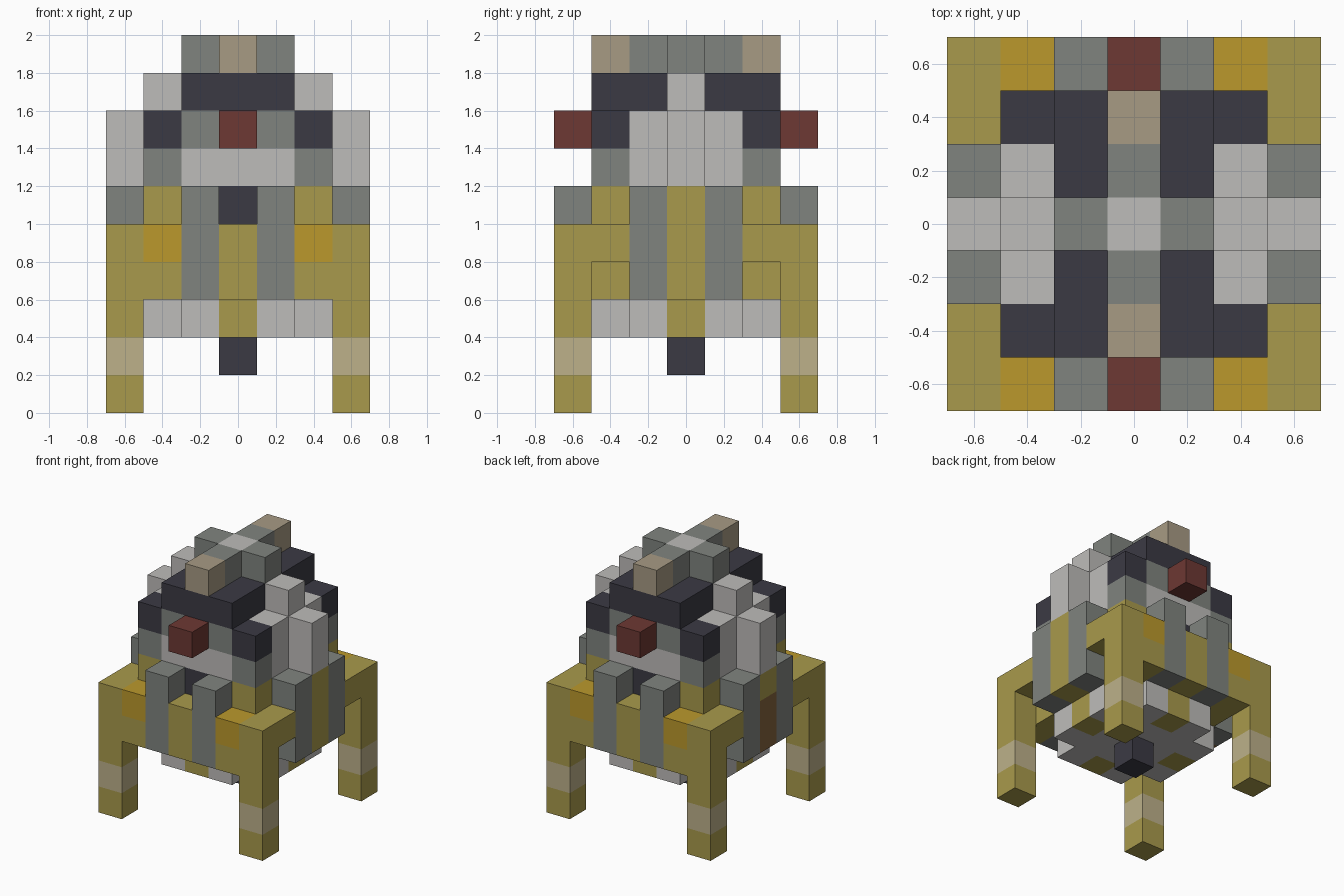
import bpy
import bmesh
from mathutils import Vector

CELL = 0.2

cube = bpy.data.objects.get("Cube")
if cube:
    bpy.data.objects.remove(cube, do_unlink=True)


def linear(c):
    return c / 12.92 if c <= 0.04045 else ((c + 0.055) / 1.055) ** 2.4


def material(name, code):
    rgb = [linear(v / 255) for v in bytes.fromhex(code)]
    mat = bpy.data.materials.new(name)
    mat.use_nodes = True
    mat.diffuse_color = (*rgb, 1)
    bsdf = next(n for n in mat.node_tree.nodes if n.type == "BSDF_PRINCIPLED")
    bsdf.inputs["Base Color"].default_value = (*rgb, 1)
    bsdf.inputs["Roughness"].default_value = 0.9
    return mat


gold = material("gold", "a99a4c")
amber = material("amber", "bb992c")
grey = material("mid grey", "80847f")
pale = material("pale grey", "bebcba")
dark = material("dark slate", "3b3a44")
red = material("dull red", "6d3833")
tan = material("tan", "a79b84")
beige = material("beige", "bdb18a")
brown = material("brown", "84623d")


def blocks(name, mat, *boxes, mirror=True):
    """Boxes given as inclusive cell ranges (x, y, z), mirrored over x and y."""
    bm = bmesh.new()
    signs = (1, -1) if mirror else (1,)
    done = set()
    for box in boxes:
        x, y, z = [r if isinstance(r, tuple) else (r, r) for r in box]
        for sx in signs:
            for sy in signs:
                mx = tuple(sorted(v * sx for v in x))
                my = tuple(sorted(v * sy for v in y))
                if (mx, my, z) in done:
                    continue
                done.add((mx, my, z))
                low = Vector((mx[0] - 0.5, my[0] - 0.5, z[0])) * CELL
                high = Vector((mx[1] + 0.5, my[1] + 0.5, z[1] + 1)) * CELL
                size, mid = high - low, (low + high) / 2
                for v in bmesh.ops.create_cube(bm, size=1)["verts"]:
                    v.co = v.co * size + mid
    mesh = bpy.data.meshes.new(name)
    bm.to_mesh(mesh)
    bm.free()
    mesh.materials.append(mat)
    obj = bpy.data.objects.new(name, mesh)
    bpy.context.collection.objects.link(obj)
    return obj


wide, mid = (-2, 2), (-1, 1)

# Corner legs
blocks("feet", gold, (3, 3, 0))
blocks("leg_bands", beige, (3, 3, 1))
blocks("upper_legs", gold, (3, 3, (2, 4)))

# Underside
blocks("bottom_knob", dark, (0, 0, 1))
blocks("belly_plate", pale, (mid, mid, 2), (1, 2, 2), (2, 1, 2))
blocks("belly_edge_marks", gold, (0, 2, 2), (2, 0, 2))

# Body core and neck recess
blocks("body_core", gold, (wide, wide, (3, 4)), (2, wide, 5), (mid, mid, 5))
blocks("neck_recess", dark, (mid, 2, 5))

# Shoulder arches joining the legs to the body
blocks("shoulder_undersides", gold, (2, 3, 3))
blocks("shoulder_pads", amber, (2, 3, 4))
blocks("side_shoulders", gold, (3, 2, 4))

# Ribbed panels on all four sides
blocks("rib_columns", grey, (1, 3, (3, 5)), (3, 1, (3, 5)))
blocks("center_panels", gold, (0, 3, (3, 4)))
blocks("left_panel", gold, (3, 0, (3, 5)), mirror=False)
blocks("right_panel_cap", gold, (-3, 0, 5), mirror=False)
blocks("right_panel", brown, (-3, 0, (3, 4)), mirror=False)

# Head
blocks("jaw", pale, (mid, wide, 6))
blocks("jaw_corners", grey, (2, 2, 6))
blocks("face", grey, (mid, wide, 7))
blocks("eyes", dark, (2, 2, 7))
blocks("nose", red, (0, 3, 7))
blocks("cheeks", pale, (2, mid, (6, 7)), (3, 0, (6, 7)), (2, 0, 8))
blocks("brow", dark, (mid, wide, 8))

# Crest on top
blocks("crest_tips", tan, (0, 2, 9))
blocks("crest_arms", grey, (0, 1, 9), (1, 0, 9))
blocks("crest_center", pale, (0, 0, 9))
